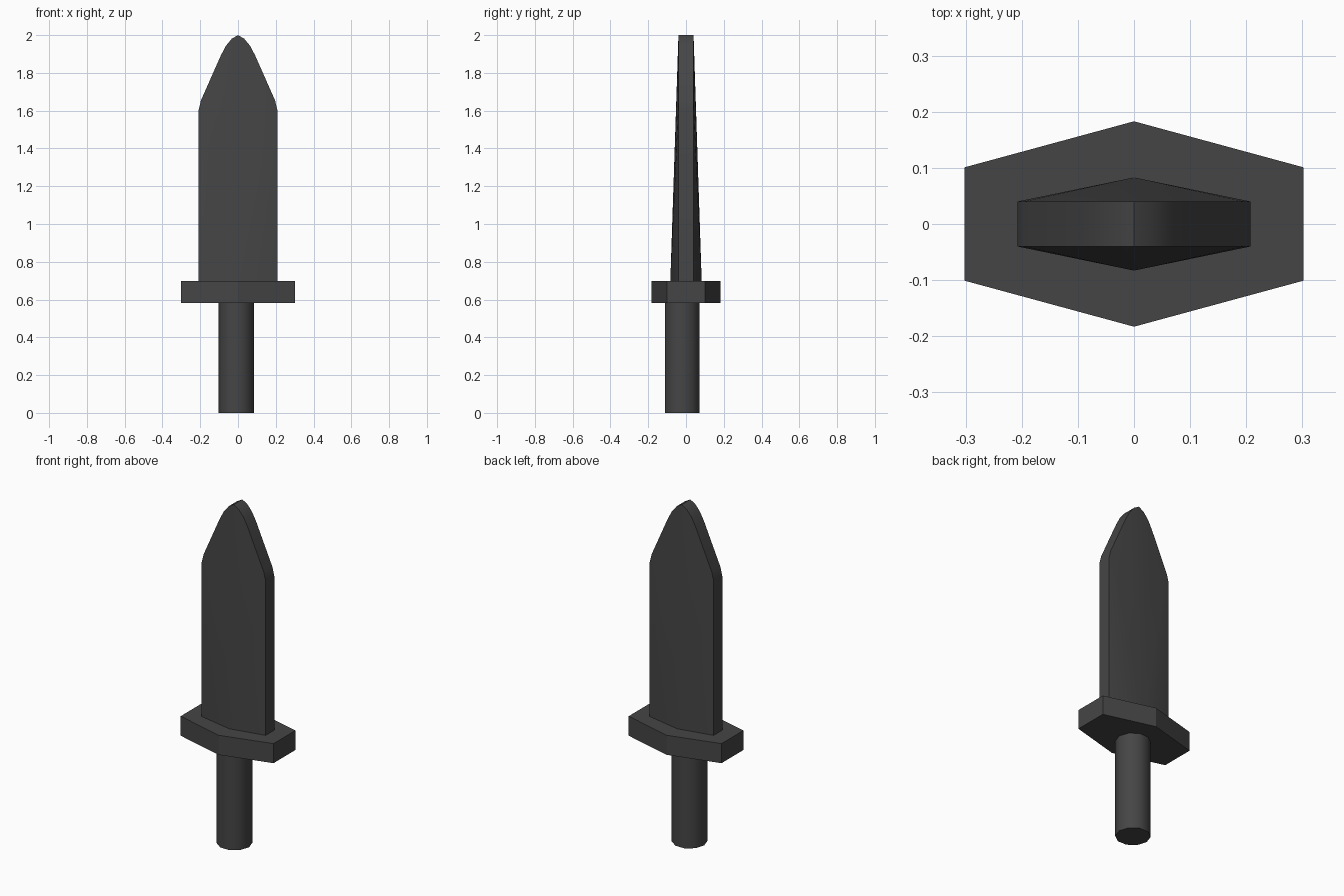
import bpy, bmesh, math

if "Cube" in bpy.data.objects:
    bpy.data.objects.remove(bpy.data.objects["Cube"])

mat = bpy.data.materials.new("dark_grey")
mat.diffuse_color = (0.06, 0.06, 0.06, 1)
mat.use_nodes = True
mat.node_tree.nodes["Principled BSDF"].inputs["Base Color"].default_value = mat.diffuse_color


def finish(bm, name, smooth=None):
    bmesh.ops.recalc_face_normals(bm, faces=bm.faces[:])
    mesh = bpy.data.meshes.new(name)
    bm.to_mesh(mesh)
    bm.free()
    obj = bpy.data.objects.new(name, mesh)
    bpy.context.collection.objects.link(obj)
    mesh.materials.append(mat)
    if smooth:
        bpy.context.view_layer.objects.active = obj
        obj.select_set(True)
        bpy.ops.object.shade_smooth_by_angle(angle=math.radians(smooth))
        obj.select_set(False)
    return obj


def prism(name, outline, z0, z1, smooth=None):
    bm = bmesh.new()
    base = bm.faces.new([bm.verts.new((x, y, z0)) for x, y in outline])
    top = bmesh.ops.extrude_face_region(bm, geom=[base], use_keep_orig=True)["geom"]
    bmesh.ops.translate(bm, vec=(0, 0, z1 - z0),
                        verts=[g for g in top if isinstance(g, bmesh.types.BMVert)])
    return finish(bm, name, smooth)


# Handle: ten-sided grip, slightly off centre
handle_ring = [(-0.009 + 0.095 * math.cos(i * math.tau / 10),
                -0.02 + 0.095 * math.sin(i * math.tau / 10)) for i in range(10)]
prism("handle", handle_ring, 0, 0.583, smooth=40)

# Guard: stretched hexagonal plate
prism("guard", [(-0.302, -0.101), (0, -0.183), (0.302, -0.101),
                (0.302, 0.101), (0, 0.183), (-0.302, 0.101)], 0.583, 0.698)

# Blade: flat-edged outline with a central ridge thinning toward the tip
half = [(0.208, 0.698), (0.208, 1.605), (0.196, 1.655), (0.09, 1.894),
        (0.064, 1.943), (0.033, 1.981)]
outline = half + [(0, 2.0)] + [(-x, z) for x, z in reversed(half)]
bm = bmesh.new()
rims, ridges = [], []
for side in (-1, 1):
    rim = [bm.verts.new((x, side * 0.04, z)) for x, z in outline]
    ridge = bm.verts.new((0, side * 0.083, 0.698))
    for a, b in zip(rim, rim[1:]):
        bm.faces.new((ridge, a, b))
    rims.append(rim)
    ridges.append(ridge)
front, back = rims
for i in range(len(outline) - 1):
    bm.faces.new((front[i], front[i + 1], back[i + 1], back[i]))
bm.faces.new((front[0], back[0], ridges[1], back[-1], front[-1], ridges[0]))
finish(bm, "blade", smooth=30)
